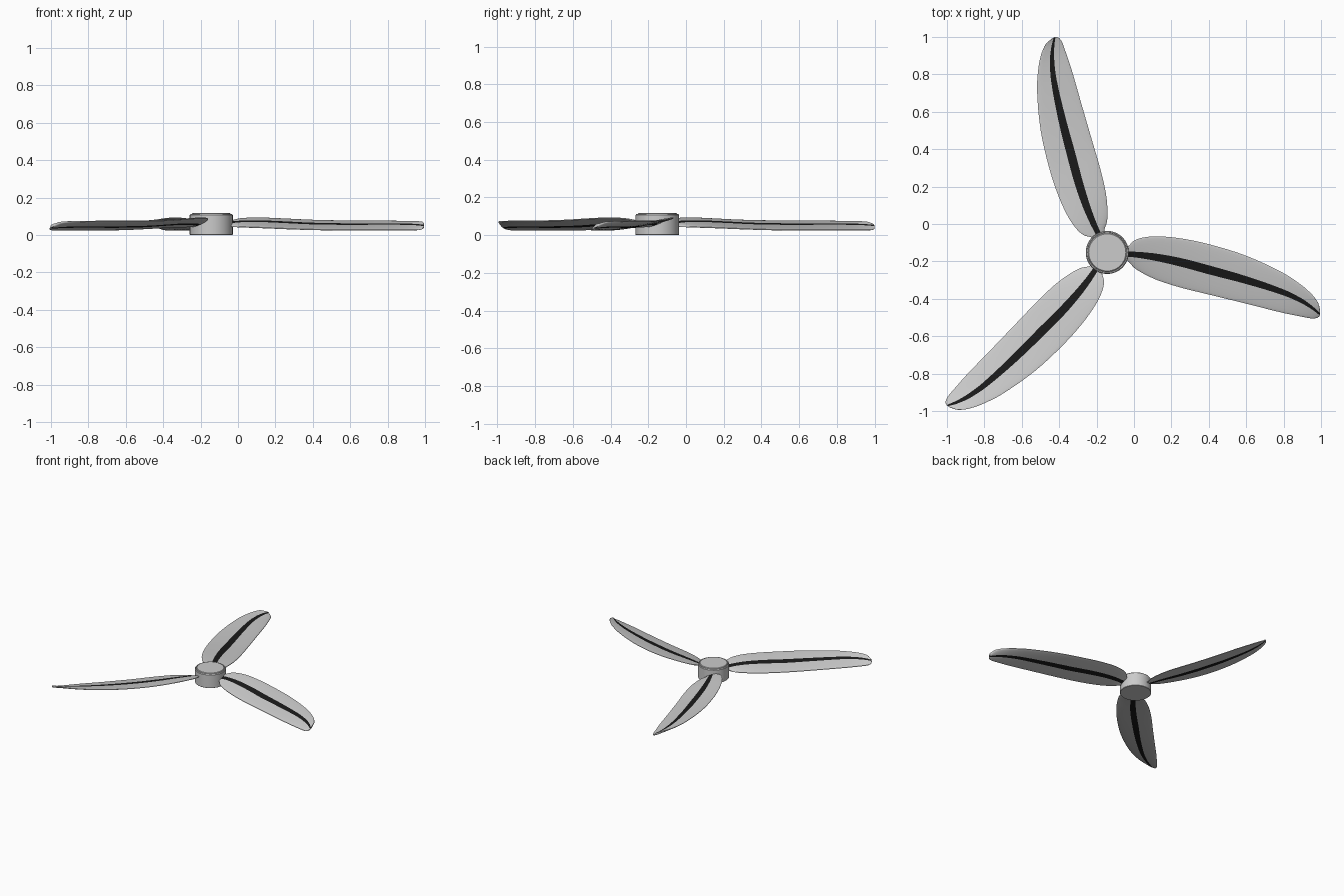
import bpy, bmesh, math
from mathutils import Matrix, Vector

if "Cube" in bpy.data.objects:
    bpy.data.objects.remove(bpy.data.objects["Cube"])

CX, CY = -0.143, -0.152          # hub axis


def material(name, color):
    m = bpy.data.materials.new(name)
    m.diffuse_color = color
    m.use_nodes = True
    m.node_tree.nodes["Principled BSDF"].inputs["Base Color"].default_value = m.diffuse_color
    return m


GREY = material("grey", (0.8, 0.8, 0.8, 1))
BLACK = material("black", (0.01, 0.01, 0.01, 1))


def finish(bm, name, angle):
    bmesh.ops.recalc_face_normals(bm, faces=bm.faces)
    me = bpy.data.meshes.new(name)
    bm.to_mesh(me)
    bm.free()
    ob = bpy.data.objects.new(name, me)
    bpy.context.collection.objects.link(ob)
    bpy.ops.object.select_all(action='DESELECT')
    ob.select_set(True)
    bpy.context.view_layer.objects.active = ob
    bpy.ops.object.shade_smooth_by_angle(angle=math.radians(angle))
    return ob


# Hub: turned profile with a grooved cap on top
profile = [(0, 0), (0.113, 0), (0.115, 0.002), (0.115, 0.107), (0.111, 0.112), (0.107, 0.112),
           (0.106, 0.107), (0.104, 0.107), (0.103, 0.114), (0.099, 0.117), (0, 0.117)]
bm = bmesh.new()
vs = [bm.verts.new((CX + r, CY, z)) for r, z in profile]
es = [bm.edges.new(p) for p in zip(vs, vs[1:])]
bmesh.ops.spin(bm, geom=vs + es, cent=(CX, CY, 0), axis=(0, 0, 1),
               angle=2 * math.pi, steps=64, use_duplicate=False)
bmesh.ops.remove_doubles(bm, verts=bm.verts, dist=1e-5)
hub = finish(bm, "hub", 30)
hub.data.materials.append(GREY)

# Blade stations: x, leading y, stripe y, trailing y, stripe half width, z trailing, z leading
STATIONS = [
    (-0.065, -0.140, -0.158, -0.178, 0.012, 0.052, 0.070),
    (-0.030, -0.118, -0.161, -0.200, 0.014, 0.047, 0.077),
    (0.000, -0.089, -0.163, -0.233, 0.015, 0.044, 0.085),
    (0.050, -0.072, -0.168, -0.265, 0.017, 0.042, 0.090),
    (0.130, -0.066, -0.180, -0.302, 0.020, 0.039, 0.091),
    (0.250, -0.077, -0.205, -0.340, 0.023, 0.034, 0.086),
    (0.400, -0.108, -0.245, -0.377, 0.024, 0.029, 0.079),
    (0.600, -0.170, -0.300, -0.426, 0.021, 0.027, 0.075),
    (0.800, -0.263, -0.366, -0.476, 0.016, 0.027, 0.074),
    (0.900, -0.330, -0.413, -0.496, 0.013, 0.027, 0.073),
    (0.950, -0.375, -0.446, -0.505, 0.010, 0.028, 0.072),
    (0.975, -0.406, -0.466, -0.503, 0.008, 0.031, 0.070),
    (0.988, -0.430, -0.478, -0.496, 0.006, 0.036, 0.067),
    (0.995, -0.462, -0.480, -0.487, 0.004, 0.045, 0.056),
]


def smooth_stations(rows, n=4):
    rows = [Vector(r) for r in rows]
    last = len(rows) - 1

    def slope(i):
        a, b = max(i - 1, 0), min(i + 1, last)
        return (rows[b] - rows[a]) / (rows[b][0] - rows[a][0])
    out = []
    for i in range(last):
        h = rows[i + 1][0] - rows[i][0]
        for k in range(n):
            t = k / n
            out.append(rows[i] * (2*t**3 - 3*t*t + 1) + slope(i) * h * (t**3 - 2*t*t + t)
                       + rows[i + 1] * (3*t*t - 2*t**3) + slope(i + 1) * h * (t**3 - t*t))
    return out + [rows[last]]


EASE = [0, 0.04, 0.13, 0.3, 0.5, 0.75, 1]


def section(x, lead, mid, trail, half, zt, zl):
    # columns run leading edge -> stripe -> trailing edge, above then below
    a, b = mid + half, mid - half
    ys = [lead + (a - lead) * e for e in EASE] + [b + (trail - b) * (1 - e) for e in reversed(EASE)]
    top, bottom = [], []
    for y in ys:
        s = (lead - y) / (lead - trail)
        z = zl + (zt - zl) * s
        t = 0.002 + 0.006 * math.sqrt(max(0, 4 * s * (1 - s)))
        top.append((x, y, z + t))
        bottom.append((x, y, z - t))
    return top + bottom[::-1]


def blade(name, angle):
    bm = bmesh.new()
    rings = [[bm.verts.new(p) for p in section(*r)] for r in smooth_stations(STATIONS)]
    n = len(rings[0])
    stripe = (len(EASE) - 1, n - len(EASE) - 1)
    for r0, r1 in zip(rings, rings[1:]):
        for j in range(n):
            k = (j + 1) % n
            f = bm.faces.new((r0[j], r0[k], r1[k], r1[j]))
            f.material_index = int(j in stripe)
    bm.faces.new(rings[0])
    bm.faces.new(rings[-1])
    bmesh.ops.rotate(bm, verts=bm.verts, cent=(CX, CY, 0),
                     matrix=Matrix.Rotation(angle, 3, 'Z'))
    ob = finish(bm, name, 40)
    ob.data.materials.append(GREY)
    ob.data.materials.append(BLACK)


# Three blades around the hub
for i in range(3):
    blade(f"blade_{i + 1}", i * 2 * math.pi / 3)
